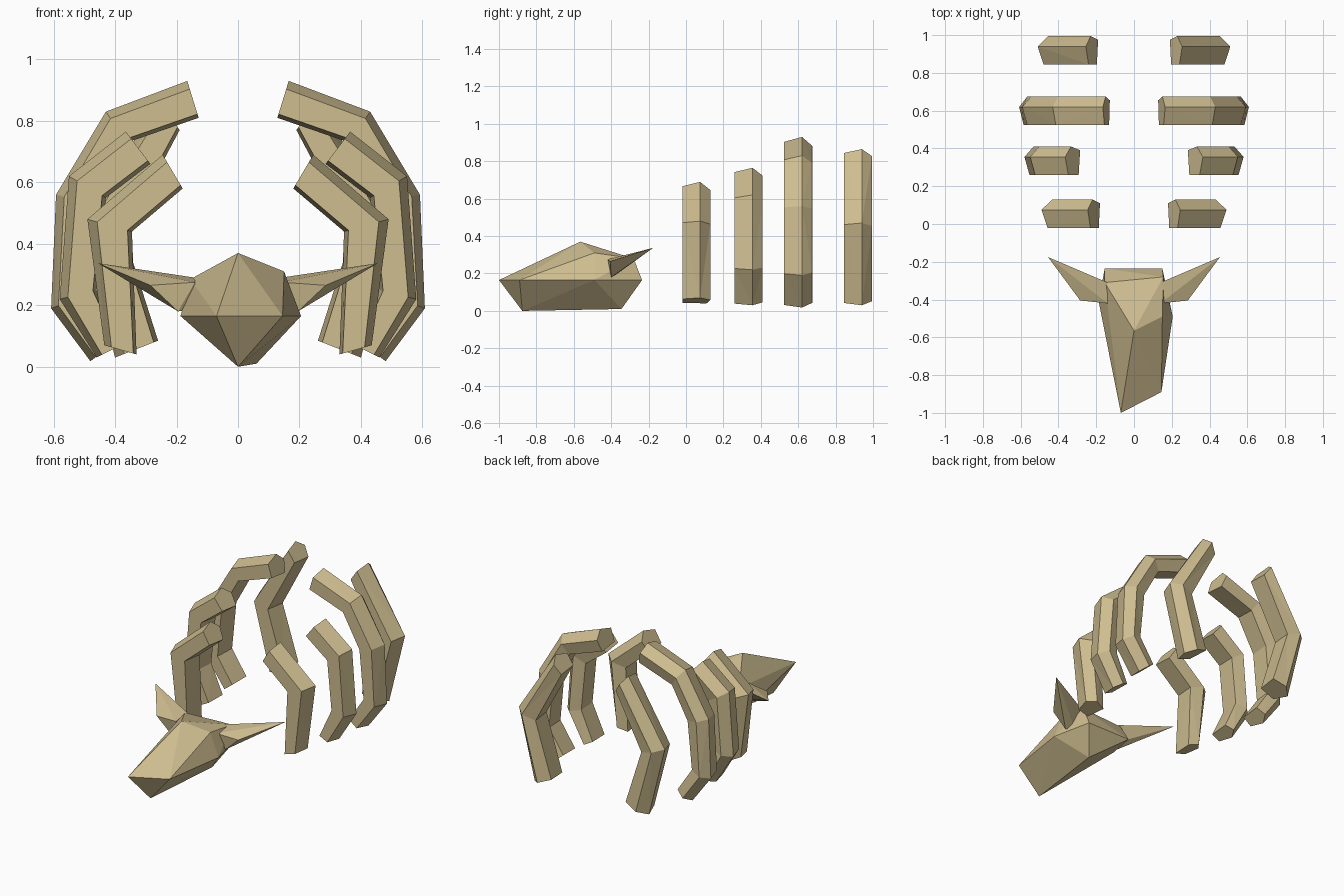
import bpy, bmesh

if "Cube" in bpy.data.objects:
    bpy.data.objects.remove(bpy.data.objects["Cube"])

bone = bpy.data.materials.new("weathered_bone")
bone.diffuse_color = (0.62, 0.51, 0.28, 1)
bone.use_nodes = True
bone.node_tree.nodes["Principled BSDF"].inputs["Base Color"].default_value = bone.diffuse_color


def finish(name, bm, mirror=False):
    bmesh.ops.recalc_face_normals(bm, faces=bm.faces[:])
    me = bpy.data.meshes.new(name)
    bm.to_mesh(me)
    bm.free()
    me.materials.append(bone)
    ob = bpy.data.objects.new(name, me)
    bpy.context.collection.objects.link(ob)
    if mirror:
        mod = ob.modifiers.new("Mirror", 'MIRROR')
        mod.use_mirror_merge = False
    return ob


def hull(name, pts, mirror=False):
    bm = bmesh.new()
    for p in pts:
        bm.verts.new(p)
    res = bmesh.ops.convex_hull(bm, input=bm.verts[:])
    loose = [v for v in bm.verts if not v.link_faces]
    bmesh.ops.delete(bm, geom=loose, context='VERTS')
    return finish(name, bm, mirror)


# five-sided rib section: (offset in y, 0 = inner side .. 1 = outer side)
SECTION = [(0.0, 0.78), (0.095, 1.0), (0.15, 0.6), (0.13, 0.0), (0.0, 0.1)]


def rib_pair(name, y0, stations):
    """Loft the section along stations of (inner x, inner z, outer x, outer z)."""
    bm = bmesh.new()
    rings = []
    for ix, iz, ox, oz in stations:
        rings.append([bm.verts.new((ix + (ox - ix) * t, y0 + y, iz + (oz - iz) * t))
                      for y, t in SECTION])
    n = len(SECTION)
    for a, b in zip(rings, rings[1:]):
        for i in range(n):
            j = (i + 1) % n
            bm.faces.new((a[i], a[j], b[j], b[i]))
    bm.faces.new(rings[0])
    bm.faces.new(rings[-1][::-1])
    bmesh.ops.triangulate(bm, faces=[f for f in bm.faces if len(f.verts) == 4])
    finish(name, bm, True)


# skull: slightly lopsided faceted wedge
hull("skull", [
    (-0.07, -1.0, 0.165), (0.145, -0.89, 0.165),      # snout
    (0.0, -0.875, 0.0), (0.06, -0.345, 0.01),         # jaw line
    (0.205, -0.49, 0.165), (-0.187, -0.41, 0.165),    # cheeks
    (0.0, -0.565, 0.37),                              # brow peak
    (0.15, -0.49, 0.31), (-0.155, -0.31, 0.285), (0.155, -0.28, 0.28),
    (-0.155, -0.235, 0.165), (0.15, -0.235, 0.165),   # back
])

# horns
hull("horns", [
    (0.14, -0.31, 0.29), (0.14, -0.42, 0.275), (0.14, -0.38, 0.19),
    (0.195, -0.40, 0.18), (0.285, -0.405, 0.265), (0.455, -0.175, 0.337),
], True)

# four pairs of ribs, front to back, each from tip to foot
rib_pair("rib_pair_front", -0.02, [
    (0.18, 0.58, 0.245, 0.69), (0.345, 0.44, 0.49, 0.48), (0.33, 0.04, 0.435, 0.07)])
rib_pair("rib_pair_second", 0.26, [
    (0.285, 0.66, 0.365, 0.765), (0.43, 0.55, 0.55, 0.62),
    (0.46, 0.25, 0.58, 0.22), (0.38, 0.07, 0.46, 0.03)])
rib_pair("rib_pair_third", 0.525, [
    (0.128, 0.81, 0.165, 0.93), (0.36, 0.73, 0.43, 0.83), (0.47, 0.53, 0.592, 0.56),
    (0.50, 0.23, 0.608, 0.19), (0.40, 0.08, 0.48, 0.018)])
rib_pair("rib_pair_rear", 0.845, [
    (0.19, 0.77, 0.255, 0.865), (0.37, 0.43, 0.51, 0.47), (0.26, 0.085, 0.40, 0.03)])
